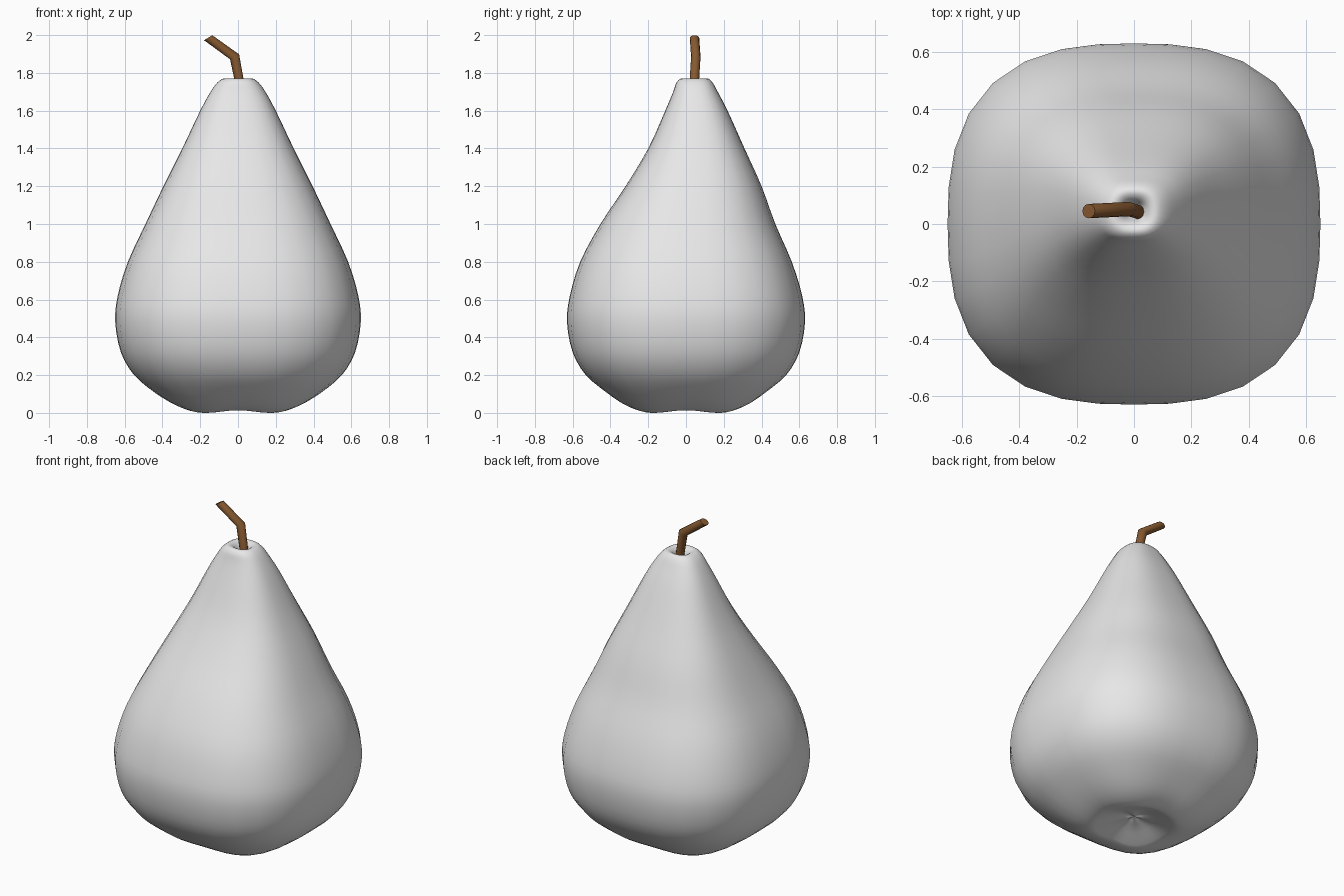
import bpy
import bmesh
from math import cos, sin, pi, radians
from mathutils import Vector

default_cube = bpy.data.objects.get("Cube")
if default_cube:
    bpy.data.objects.remove(default_cube, do_unlink=True)


def make_material(name, colour):
    material = bpy.data.materials.new(name)
    material.use_nodes = True
    material.diffuse_color = colour
    shader = material.node_tree.nodes["Principled BSDF"]
    shader.inputs["Base Color"].default_value = colour
    return material


def loft(name, rings, material, sharp_angle):
    """Skin a stack of closed rings, cap both ends and shade smoothly."""
    mesh = bpy.data.meshes.new(name)
    bm = bmesh.new()
    loops = [[bm.verts.new(point) for point in ring] for ring in rings]
    count = len(loops[0])
    for lower, upper in zip(loops, loops[1:]):
        for i in range(count):
            j = (i + 1) % count
            bm.faces.new((lower[i], lower[j], upper[j], upper[i]))
    bm.faces.new(loops[0][::-1])
    bm.faces.new(loops[-1])
    bmesh.ops.recalc_face_normals(bm, faces=bm.faces[:])
    bm.to_mesh(mesh)
    bm.free()
    mesh.materials.append(material)
    part = bpy.data.objects.new(name, mesh)
    bpy.context.collection.objects.link(part)
    bpy.ops.object.select_all(action="DESELECT")
    part.select_set(True)
    bpy.context.view_layer.objects.active = part
    bpy.ops.object.shade_smooth_by_angle(angle=radians(sharp_angle))
    return part


def smooth_rows(rows, steps):
    """Run a smooth curve through the profile rows."""
    rows = [Vector(row) for row in rows]
    result = []
    for i in range(len(rows) - 1):
        p, q, r = rows[max(i - 1, 0)], rows[i], rows[i + 1]
        s = rows[min(i + 2, len(rows) - 1)]
        for k in range(steps):
            t = k / steps
            result.append(q + (r - p) * (t / 2)
                          + (p * 2 - q * 5 + r * 4 - s) * (t * t / 2)
                          + (q * 3 - p - r * 3 + s) * (t ** 3 / 2))
    return result + [rows[-1]]


def rounded_square(z, half_x, half_y, centre_y, sides=32, power=2.64):
    """Ring between a circle and a square, its corners sagging at the base."""
    ring = []
    lift = 0.014 * max(0, 1 - z / 0.2)
    for i in range(sides):
        a = 2 * pi * i / sides
        c, s = cos(a), sin(a)
        radius = (abs(c / half_x) ** power + abs(s / half_y) ** power) ** (-1 / power)
        ring.append((radius * c, centre_y + radius * s, z + lift * cos(2 * a) ** 2))
    return ring


# Fruit profile from base dimple to top dimple: height, half x, half y, centre y
profile = [
    (0.06, 0.01, 0.01, 0), (0.045, 0.09, 0.09, 0), (0.012, 0.18, 0.18, 0),
    (0, 0.24, 0.23, 0), (0.03, 0.33, 0.32, 0), (0.1, 0.44, 0.42, 0),
    (0.2, 0.55, 0.53, 0), (0.32, 0.62, 0.6, 0), (0.48, 0.65, 0.63, 0),
    (0.62, 0.637, 0.615, 0), (0.8, 0.583, 0.56, 0), (1, 0.49, 0.463, 0.01),
    (1.2, 0.395, 0.36, 0.04), (1.4, 0.295, 0.255, 0.055),
    (1.6, 0.2, 0.165, 0.055), (1.7, 0.145, 0.118, 0.05),
    (1.75, 0.108, 0.095, 0.045), (1.77, 0.075, 0.07, 0.045),
    (1.755, 0.045, 0.042, 0.045), (1.71, 0.02, 0.02, 0.045),
    (1.7, 0.004, 0.004, 0.045),
]
grey = make_material("fruit_grey", (0.8, 0.8, 0.8, 1))
loft("fruit_body", [rounded_square(*row) for row in smooth_rows(profile, 3)], grey, 80)


# Bent stem: each ring has a centre and a slanted half width in x and z
stem_path = [
    ((0.02, 0.04, 1.69), (0.023, 0)),
    ((-0.018, 0.052, 1.885), (0.024, 0.013)),
    ((-0.158, 0.045, 1.986), (0.022, 0.013)),
]


def stem_ring(centre, slant, sides=12, half_y=0.025):
    angles = [2 * pi * i / sides for i in range(sides)]
    return [Vector(centre) + Vector((slant[0] * cos(a), half_y * sin(a), slant[1] * cos(a)))
            for a in angles]


brown = make_material("stem_brown", (0.24, 0.1, 0.03, 1))
loft("stem", [stem_ring(*step) for step in stem_path], brown, 50)
